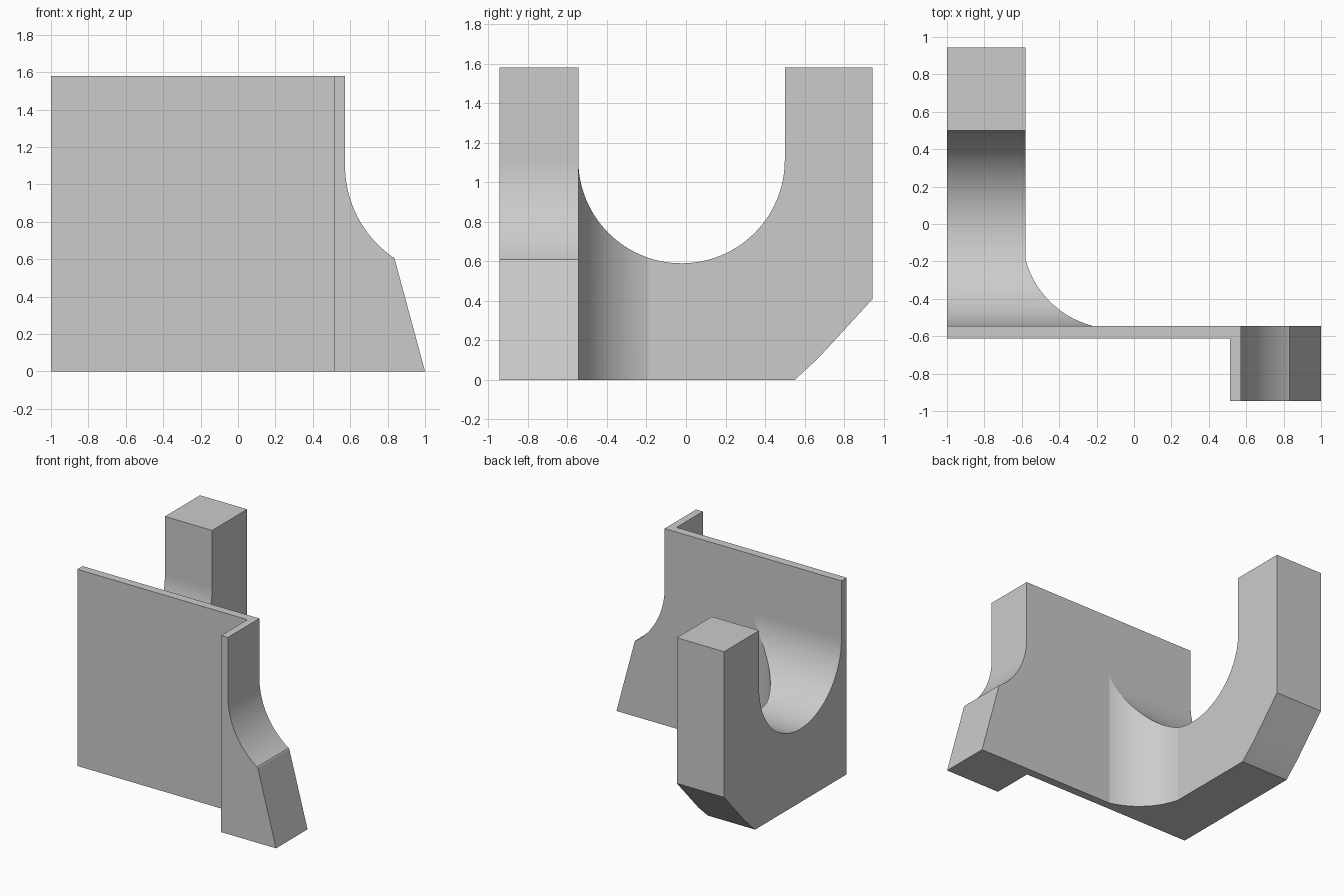
import bpy, bmesh, math
from mathutils import Vector

cube = bpy.data.objects.get("Cube")
if cube:
    bpy.data.objects.remove(cube, do_unlink=True)

grey = bpy.data.materials.new("plain grey")
grey.use_nodes = True
COLOUR = (0.6, 0.6, 0.6, 1)
grey.diffuse_color = COLOUR
grey.node_tree.nodes["Principled BSDF"].inputs["Base Color"].default_value = COLOUR


def arc(p, q, radius, steps):
    """Points of the counter-clockwise arc from p to q."""
    p, q = Vector(p), Vector(q)
    chord = q - p
    rise = math.sqrt(max(0, radius ** 2 - chord.length_squared / 4))
    centre = (p + q) / 2 + Vector((-chord.y, chord.x)).normalized() * rise
    start = math.atan2(p.y - centre.y, p.x - centre.x)
    sweep = 2 * math.asin(min(1, chord.length / 2 / radius))
    inner = [centre + radius * Vector((math.cos(start + sweep * i / steps),
                                       math.sin(start + sweep * i / steps)))
             for i in range(1, steps)]
    return [tuple(p), *[tuple(v) for v in inner], tuple(q)]


def extrusion(name, outline, place, low, high):
    """Solid from a 2D outline; place(u, v, depth) gives the 3D point."""
    bm = bmesh.new()
    ends = [[bm.verts.new(place(u, v, d)) for u, v in outline] for d in (low, high)]
    for ring in ends:
        bm.faces.new(ring)
    for i in range(len(outline)):
        j = (i + 1) % len(outline)
        bm.faces.new((ends[0][i], ends[0][j], ends[1][j], ends[1][i]))
    bmesh.ops.recalc_face_normals(bm, faces=bm.faces)
    mesh = bpy.data.meshes.new(name)
    bm.to_mesh(mesh)
    bm.free()
    mesh.materials.append(grey)
    obj = bpy.data.objects.new(name, mesh)
    bpy.context.collection.objects.link(obj)
    return obj


BACK = -0.545   # rear face of the plate
TOP = 1.58

# Floor plan: thin plate, front flange, rear arm and its corner fillet
plan = [(-1, -0.612), (0.512, -0.612), (0.512, -0.945), (1.1, -0.945), (1.1, BACK)]
plan += reversed(arc((-0.58, -0.19), (-0.22, BACK), 0.5, 20))
plan += [(-0.58, 1), (-1, 1)]
bracket = extrusion("hooked_bracket", plan, lambda u, v, d: (u, v, d), 0, TOP)

# Side silhouette: U-shaped throat and chamfered lower rear corner
side = [(-1.1, -0.1), (0.44, -0.1), (0.55, 0), (0.67, 0.11), (0.945, 0.41),
        (0.945, 1.7), (0.5, 1.7)]
side += reversed(arc((BACK, 1.112), (0.5, 1.112), 0.5225, 48))
side += [(BACK, 1.7), (-1.1, 1.7)]
side_cutter = extrusion("side_cutter", side, lambda u, v, d: (d, u, v), -1.2, 1.2)

# Front silhouette: flange with a hollow curve and a sloping foot
front = [(-1.1, -0.1), (1.027, -0.1), (0.838, 0.6), (0.832, 0.61)]
front += reversed(arc((0.572, 1.1), (0.825, 0.613), 0.6, 20))
front += [(0.572, 1.7), (-1.1, 1.7)]
front_cutter = extrusion("front_cutter", front, lambda u, v, d: (u, d, v), -1.2, 1.2)

bpy.ops.object.select_all(action='DESELECT')
bpy.context.view_layer.objects.active = bracket
bracket.select_set(True)
for cutter in (side_cutter, front_cutter):
    cutter.hide_render = True
    mod = bracket.modifiers.new("shape", 'BOOLEAN')
    mod.operation = 'INTERSECT'
    mod.solver = 'EXACT'
    mod.object = cutter
    bpy.ops.object.modifier_apply(modifier=mod.name)
    bpy.data.objects.remove(cutter, do_unlink=True)

# Smooth curves, crisp corners
bpy.ops.object.shade_smooth_by_angle(angle=math.radians(10))
weighted = bracket.modifiers.new("even_shading", 'WEIGHTED_NORMAL')
weighted.keep_sharp = True
